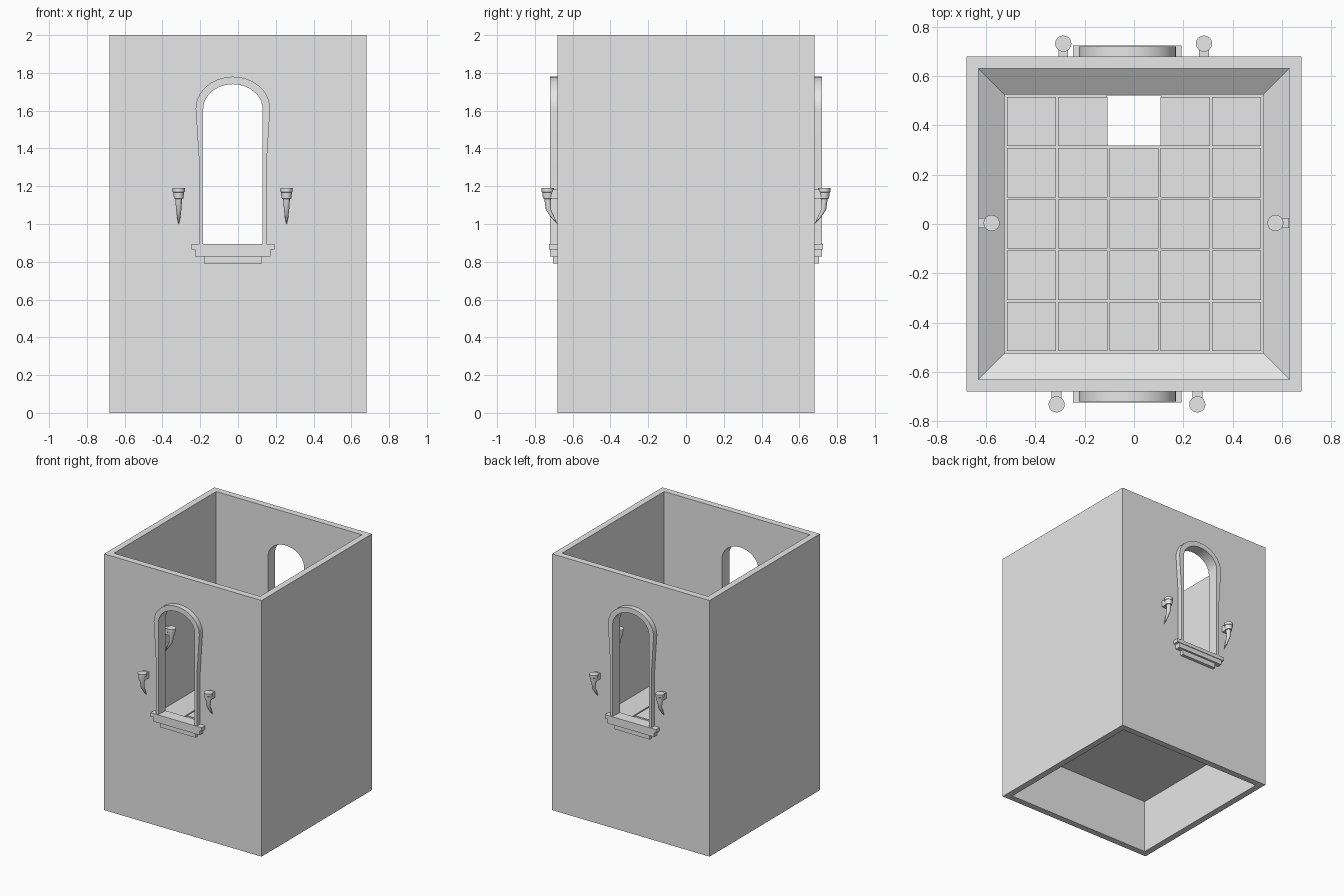
import bpy, bmesh, math
from mathutils import Matrix, Vector

cube = bpy.data.objects.get("Cube")
if cube:
    bpy.data.objects.remove(cube, do_unlink=True)

stone = bpy.data.materials.new("grey_stone")
stone.use_nodes = True
GREY = (0.8, 0.8, 0.8, 1)
stone.diffuse_color = GREY
stone.node_tree.nodes["Principled BSDF"].inputs["Base Color"].default_value = GREY

WINDOW_X = -0.027
SILL_Z = 0.89
ARCH_STEPS = 20


def finish(bm, name, matrix=Matrix(), smooth=False):
    bmesh.ops.recalc_face_normals(bm, faces=bm.faces)
    mesh = bpy.data.meshes.new(name)
    bm.to_mesh(mesh)
    bm.free()
    mesh.transform(matrix)
    mesh.materials.append(stone)
    obj = bpy.data.objects.new(name, mesh)
    bpy.context.collection.objects.link(obj)
    if smooth:
        bpy.ops.object.select_all(action='DESELECT')
        obj.select_set(True)
        bpy.context.view_layer.objects.active = obj
        bpy.ops.object.shade_smooth_by_angle(angle=math.radians(35))
    return obj


def add_box(bm, x, y, z):
    """Box from (min, max) ranges."""
    ranges = (x, y, z)
    size = Matrix.Diagonal([b - a for a, b in ranges] + [1])
    center = Matrix.Translation([(a + b) / 2 for a, b in ranges])
    bmesh.ops.create_cube(bm, size=1, matrix=center @ size)


def loft(bm, rings, close=False):
    """Join rings of equal length with quads."""
    rows = [[bm.verts.new(p) for p in ring] for ring in rings]
    n = len(rows[0])
    pairs = list(zip(rows, rows[1:]))
    if close:
        pairs.append((rows[-1], rows[0]))
    for a, b in pairs:
        for i in range(n):
            j = (i + 1) % n
            bm.faces.new((a[i], a[j], b[j], b[i]))
    return rows


def cut(target, cutter):
    """Subtract the cutter and discard it."""
    mod = target.modifiers.new("opening", 'BOOLEAN')
    mod.operation = 'DIFFERENCE'
    mod.solver = 'EXACT'
    mod.object = cutter
    cutter.hide_render = True
    bpy.context.view_layer.objects.active = target
    bpy.ops.object.modifier_apply(modifier=mod.name)
    bpy.data.objects.remove(cutter, do_unlink=True)


def arch(foot, half, spring, rise):
    """Arched outline in x, z with a flared shoulder."""
    bends = [(foot, SILL_Z), (foot, 1.3)]
    curve = [(half * math.cos(math.pi * i / ARCH_STEPS),
              spring + rise * math.sin(math.pi * i / ARCH_STEPS))
             for i in range(ARCH_STEPS + 1)]
    return bends + curve + [(-x, z) for x, z in reversed(bends)]


INNER = arch(0.157, 0.157, 1.61, 0.13)
OUTER = arch(0.177, 0.197, 1.61, 0.17)

# Hollow tower walls with a sloped ledge around the floor
bm = bmesh.new()
profile = [(0.68, 0), (0.68, 2), (0.63, 2), (0.63, 0.55),
           (0.525, 0.48), (0.525, 0.42), (0.63, 0.42), (0.63, 0)]
corners = [(-1, -1), (1, -1), (1, 1), (-1, 1)]
loft(bm, [[(h * a, h * b, z) for a, b in corners] for h, z in profile], close=True)
walls = finish(bm, "tower_walls")

# Arched openings through front and back walls
bm = bmesh.new()
rows = loft(bm, [[(x + WINDOW_X, y, z) for x, z in INNER] for y in (-1, 1)])
for row in rows:
    bm.faces.new(row)
cut(walls, finish(bm, "window_cutter"))

# Floor slab with a hatch at the back
bm = bmesh.new()
add_box(bm, (-0.525, 0.525), (-0.525, 0.525), (0.42, 0.465))
slab = finish(bm, "floor_slab")
bm = bmesh.new()
add_box(bm, (-0.11, 0.11), (0.318, 0.522), (0.3, 0.6))
cut(slab, finish(bm, "hatch_cutter"))

# Square floor tiles
bm = bmesh.new()
PITCH, HALF = 0.208, 0.1
for i in range(-2, 3):
    for j in range(-2, 3):
        if (i, j) != (0, 2):
            cx, cy = i * PITCH, j * PITCH
            add_box(bm, (cx - HALF, cx + HALF), (cy - HALF, cy + HALF), (0.46, 0.48))
finish(bm, "floor_tiles")

# Window surrounds and stepped sills
for side, name in ((-1, "front"), (1, "back")):
    bm = bmesh.new()
    near, far = side * 0.675, side * 0.72
    section = [(OUTER, near), (OUTER, far), (INNER, far), (INNER, near)]
    strips = [[bm.verts.new((x + WINDOW_X, y, z)) for x, z in line] for line, y in section]
    for a, b in zip(strips, strips[1:] + strips[:1]):
        for k in range(len(a) - 1):
            bm.faces.new((a[k], a[k + 1], b[k + 1], b[k]))
    for end in (0, -1):
        bm.faces.new([s[end] for s in strips])
    finish(bm, name + "_window_surround", smooth=True)

    bm = bmesh.new()
    for half, depth, low, high in ((0.22, 0.725, 0.865, 0.893),
                                   (0.2, 0.72, 0.828, 0.865),
                                   (0.153, 0.705, 0.79, 0.828)):
        add_box(bm, (WINDOW_X - half, WINDOW_X + half),
                sorted((side * 0.675, side * depth)), (low, high))
    finish(bm, name + "_window_sill")


def torch(name, x, y, angle):
    """Wall torch reaching out along local -y from the wall."""
    bm = bmesh.new()
    steps = [(0.052, 1.19, 0.033), (0.052, 1.17, 0.032), (0.052, 1.168, 0.029),
             (0.052, 1.135, 0.025), (0.052, 1.133, 0.018), (0.048, 1.075, 0.014),
             (0.025, 1.035, 0.009), (0.002, 1.0, 0.001)]
    turns = [math.tau * i / 16 for i in range(16)]
    rows = loft(bm, [[(r * math.cos(t), r * math.sin(t) - out, z) for t in turns]
                     for out, z, r in steps])
    bm.faces.new(rows[0])
    bm.faces.new(rows[-1])
    add_box(bm, (-0.02, 0.02), (-0.04, 0.003), (1.135, 1.183))
    place = Matrix.Translation(Vector((x, y, 0))) @ Matrix.Rotation(angle, 4, 'Z')
    finish(bm, name, place, smooth=True)


# Torches beside each window and on the inner side walls
torch("front_right_torch", -0.314, -0.68, 0)
torch("front_left_torch", 0.257, -0.68, 0)
torch("back_right_torch", -0.287, 0.68, math.pi)
torch("back_left_torch", 0.284, 0.68, math.pi)
torch("inner_right_torch", -0.63, 0.004, math.pi / 2)
torch("inner_left_torch", 0.626, 0.004, -math.pi / 2)
